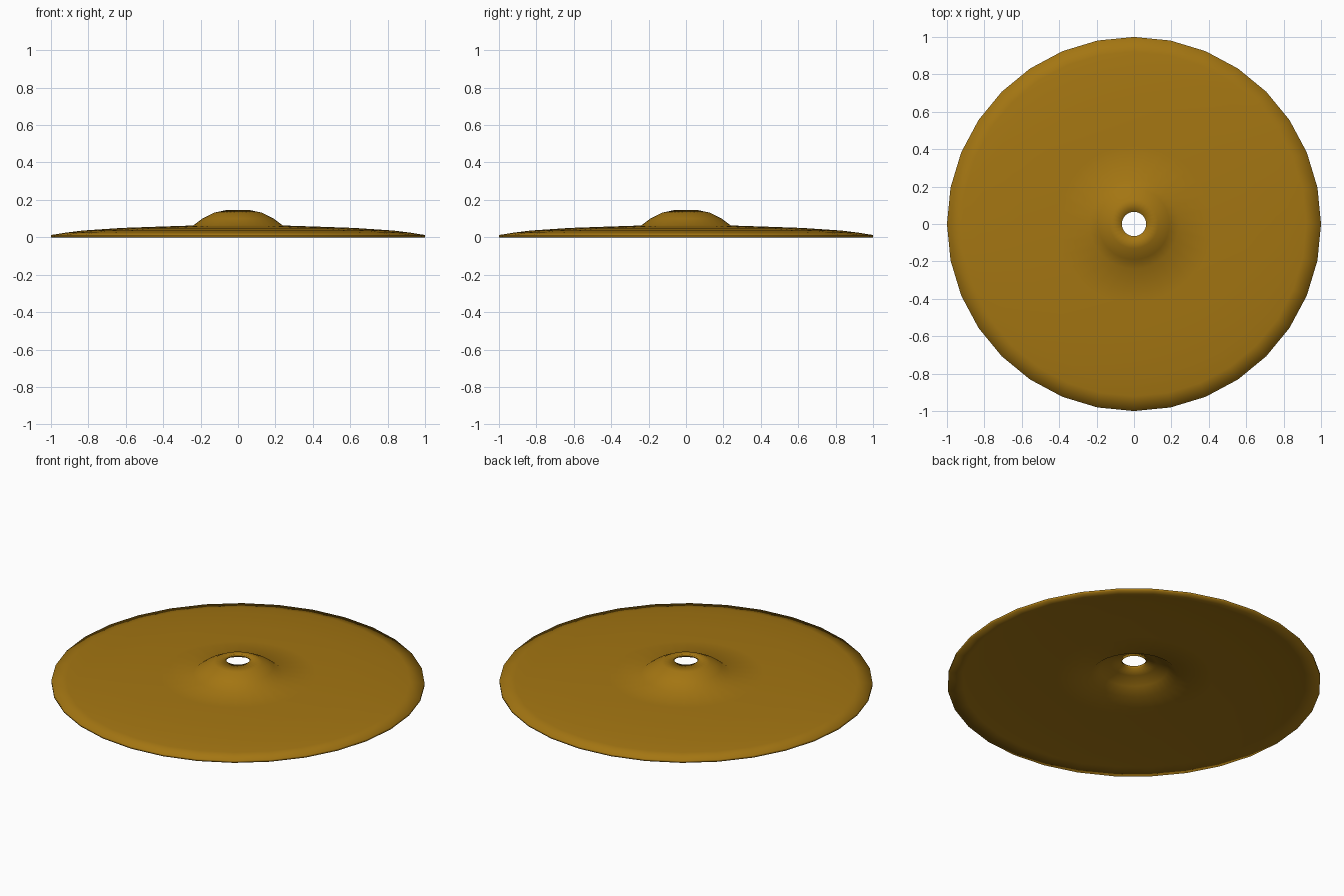
import bpy, bmesh, math

if "Cube" in bpy.data.objects:
    bpy.data.objects.remove(bpy.data.objects["Cube"])

SIDES = 32
THICK = 0.012

# Underside-to-top profile: (radius, top height) from rim to centre hole
top = [(1.0, 0.012), (0.92, 0.025), (0.83, 0.036), (0.62, 0.050), (0.42, 0.057),
       (0.24, 0.063), (0.19, 0.100), (0.13, 0.131), (0.065, 0.145)]
# Bell wall of the underside sits slightly inward so the sheet keeps its thickness
bottom = [(r - (0.008 if 0.1 < r < 0.3 else 0), z - THICK) for r, z in top]
profile = top + bottom[::-1]

# Spin the closed profile around z
bm = bmesh.new()
rings = []
for r, z in profile:
    rings.append([bm.verts.new((r * math.cos(2 * math.pi * i / SIDES),
                                r * math.sin(2 * math.pi * i / SIDES), z))
                  for i in range(SIDES)])
for a, b in zip(rings, rings[1:] + rings[:1]):
    for i in range(SIDES):
        j = (i + 1) % SIDES
        bm.faces.new((a[i], a[j], b[j], b[i]))
bmesh.ops.recalc_face_normals(bm, faces=bm.faces)
for f in bm.faces:
    f.smooth = True

mesh = bpy.data.meshes.new("cymbal")
bm.to_mesh(mesh)
bm.free()
cymbal = bpy.data.objects.new("cymbal", mesh)
bpy.context.collection.objects.link(cymbal)

# Brass
brass = bpy.data.materials.new("brass")
brass.diffuse_color = (0.37, 0.18, 0.006, 1)
brass.use_nodes = True
brass.node_tree.nodes["Principled BSDF"].inputs["Base Color"].default_value = brass.diffuse_color
mesh.materials.append(brass)
